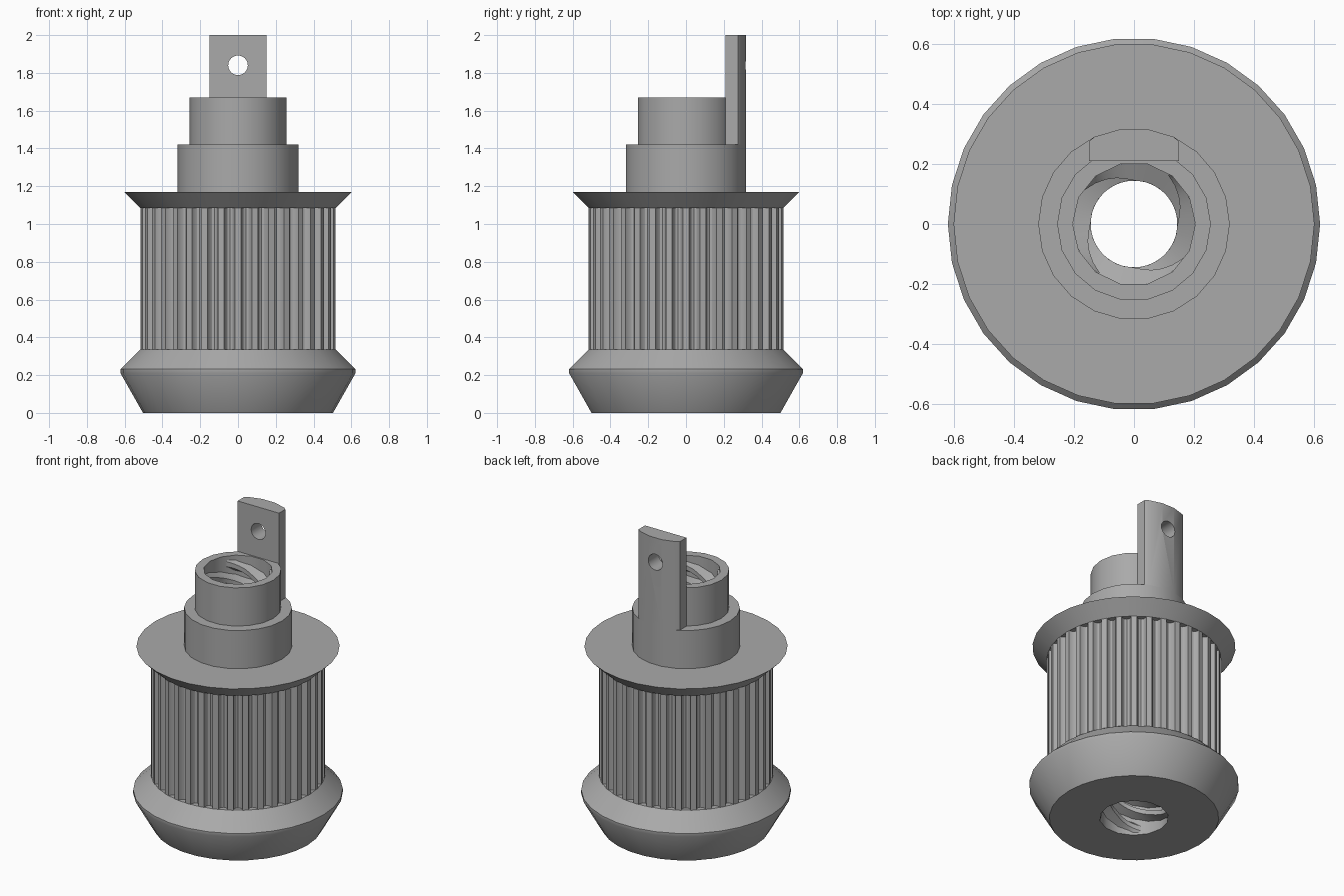
import bpy, bmesh, math
from math import sin, cos, pi, tau

cube = bpy.data.objects.get("Cube")
if cube:
    bpy.data.objects.remove(cube, do_unlink=True)

grey = bpy.data.materials.new("plain grey")
grey.use_nodes = True
COLOR = (0.4, 0.4, 0.4, 1)
grey.diffuse_color = COLOR
grey.node_tree.nodes["Principled BSDF"].inputs["Base Color"].default_value = COLOR

BORE, CREST, TOP = 0.205, 0.145, 1.67


def make_object(name, bm):
    bmesh.ops.recalc_face_normals(bm, faces=bm.faces[:])
    mesh = bpy.data.meshes.new(name)
    bm.to_mesh(mesh)
    bm.free()
    mesh.materials.append(grey)
    obj = bpy.data.objects.new(name, mesh)
    bpy.context.collection.objects.link(obj)
    return obj


def activate(obj):
    bpy.ops.object.select_all(action='DESELECT')
    obj.select_set(True)
    bpy.context.view_layer.objects.active = obj


def smooth(obj):
    activate(obj)
    bpy.ops.object.shade_smooth_by_angle(angle=math.radians(30))


def cut(obj, cutter):
    mod = obj.modifiers.new("cut", 'BOOLEAN')
    mod.operation, mod.solver, mod.object = 'DIFFERENCE', 'EXACT', cutter
    activate(obj)
    bpy.ops.object.modifier_apply(modifier=mod.name)


def loft(name, rings):
    """Closed solid through equal-length rings of points."""
    bm = bmesh.new()
    loops = [[bm.verts.new(p) for p in ring] for ring in rings]
    n = len(loops[0])
    for a, b in zip(loops, loops[1:]):
        for i in range(n):
            j = (i + 1) % n
            bm.faces.new((a[i], a[j], b[j], b[i]))
    bm.faces.new(loops[0][::-1])
    bm.faces.new(loops[-1])
    return make_object(name, bm)


def turned(name, profile, sides):
    return loft(name, [[(r * cos(tau * i / sides), r * sin(tau * i / sides), z)
                        for i in range(sides)] for r, z in profile])


def extruded(name, outline, z0, z1):
    return loft(name, [[(x, y, z) for x, y in outline] for z in (z0, z1)])


# Toothed barrel outline: flat lands with rounded grooves
TEETH = 36
step = tau / TEETH
outline = []
for t in range(TEETH):
    mid = (t + 0.5) * step
    for k in range(7):
        a = pi * k / 6
        ang = mid - 0.31 * step * cos(a)
        r = 0.517 - 0.037 * sin(a)
        outline.append((r * cos(ang), r * sin(ang)))

# Main body parts
parts = [
    turned("base_flange", [(0.503, 0), (0.622, 0.21), (0.622, 0.232), (0.517, 0.335)], 30),
    extruded("toothed_barrel", outline, 0.335, 1.085),
    turned("top_flange", [(0.517, 1.085), (0.603, 1.17)], 30),
    turned("lower_hub", [(0.32, 1.17), (0.32, 1.42)], 22),
    turned("upper_hub", [(0.257, 1.42), (0.257, TOP)], 18),
]

# Through bore
bore = turned("bore_cutter", [(BORE, -0.1), (BORE, 1.9)], 14)
for part in parts:
    cut(part, bore)
    smooth(part)
bpy.data.objects.remove(bore, do_unlink=True)

# Upright tab: a slice of the lower hub circle
arc = [(0.32 * cos(tau * k / 22), 0.32 * sin(tau * k / 22)) for k in (4, 5, 6, 7)]
tab = extruded("upright_tab", [(-0.15, 0.21), (0.15, 0.21), (0.15, 0.275)] + arc + [(-0.15, 0.275)],
               1.42, 2.0)
bm = bmesh.new()
bmesh.ops.create_cone(bm, cap_ends=True, segments=24, radius1=0.052, radius2=0.052, depth=1)
pin = make_object("pin_cutter", bm)
pin.rotation_euler.x = pi / 2
pin.location = (0, 0.3, 1.84)
bpy.context.view_layer.update()
cut(tab, pin)
bpy.data.objects.remove(pin, do_unlink=True)
smooth(tab)

# Four-start internal thread, tapered at both mouths
LEAD, STEPS = 0.368, 32
z_low, z_high = 0.04, 1.62
count = int((z_high - z_low) / LEAD * STEPS)
for start in range(4):
    rings = []
    for i in range(count + 1):
        z = z_low + (z_high - z_low) * i / count
        ang = tau * (z / LEAD + start / 4)
        depth = min(BORE - CREST, 0.006 + (z_high - z), 0.006 + (z - z_low))
        section = [(BORE, -0.034), (BORE - depth, -0.015), (BORE - depth, 0.015), (BORE, 0.034)]
        rings.append([(r * cos(ang), r * sin(ang), z + dz) for r, dz in section])
    smooth(loft(f"thread_{start + 1}", rings))
